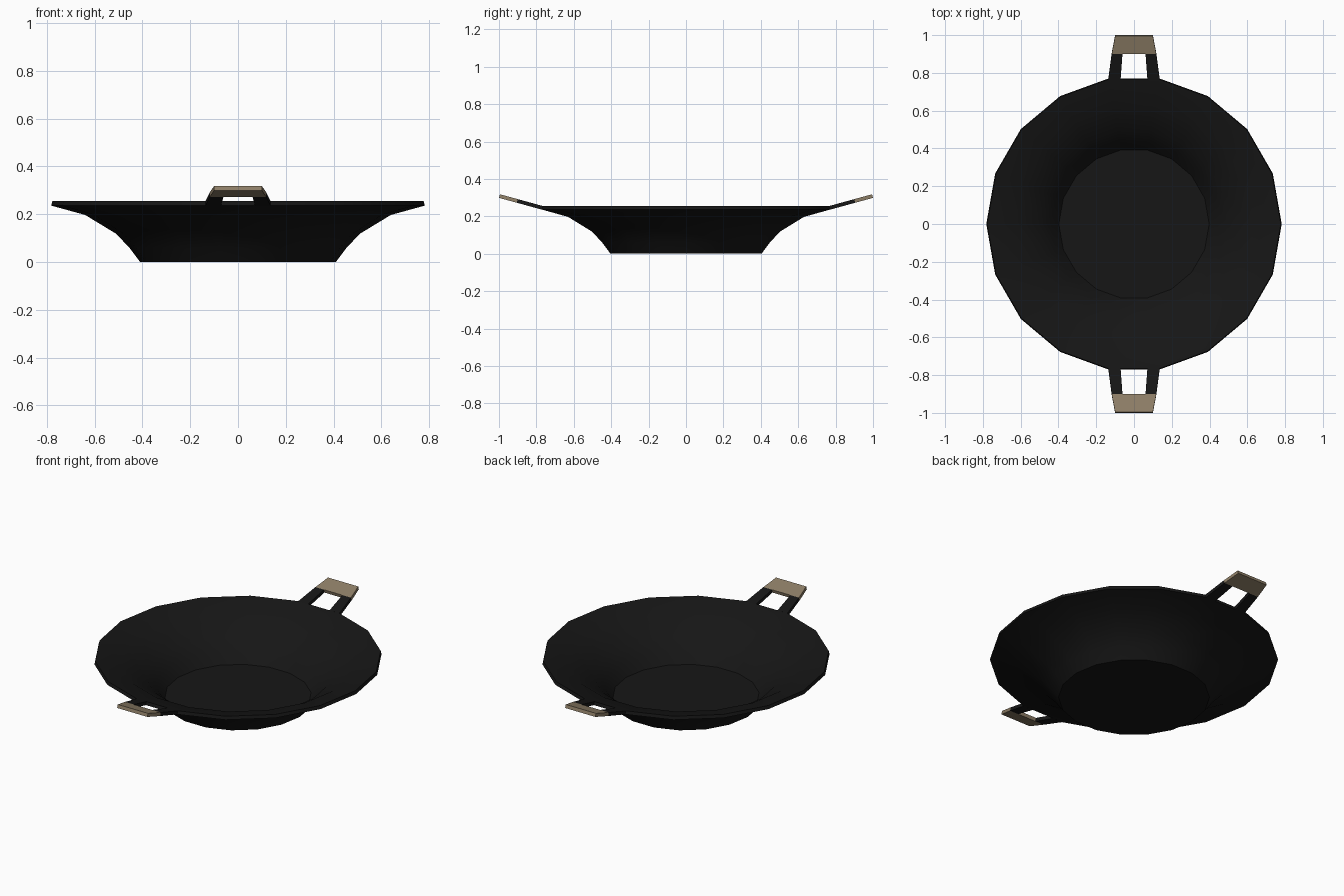
import bpy, bmesh, math

if "Cube" in bpy.data.objects:
    bpy.data.objects.remove(bpy.data.objects["Cube"])

SIDES = 18


def material(name, color):
    m = bpy.data.materials.new(name)
    m.diffuse_color = (*color, 1)
    m.use_nodes = True
    m.node_tree.nodes["Principled BSDF"].inputs["Base Color"].default_value = m.diffuse_color
    return m


black = material("black_iron", (0.008, 0.008, 0.008))
brown = material("brown_grip", (0.27, 0.21, 0.135))


def make_object(name, bm, mat):
    bmesh.ops.recalc_face_normals(bm, faces=bm.faces)
    me = bpy.data.meshes.new(name)
    bm.to_mesh(me)
    bm.free()
    me.materials.append(mat)
    ob = bpy.data.objects.new(name, me)
    bpy.context.collection.objects.link(ob)
    return ob


# Pan: outer wall, rim, then inner wall, turned into an 18-sided bowl
profile = [(0.41, 0), (0.455, 0.06), (0.51, 0.118), (0.64, 0.197), (0.782, 0.236),
           (0.777, 0.255), (0.632, 0.216), (0.498, 0.134), (0.44, 0.074), (0.398, 0.02)]
bm = bmesh.new()
rings = [[bm.verts.new((r * math.cos(2 * math.pi * i / SIDES),
                        r * math.sin(2 * math.pi * i / SIDES), z)) for i in range(SIDES)]
         for r, z in profile]
for a, b in zip(rings, rings[1:]):
    for i in range(SIDES):
        j = (i + 1) % SIDES
        bm.faces.new((a[i], a[j], b[j], b[i]))
bm.faces.new(rings[0])
bm.faces.new(rings[-1])
pan = make_object("pan", bm, black)
bpy.context.view_layer.objects.active = pan
pan.select_set(True)
bpy.ops.object.shade_smooth_by_angle(angle=math.radians(35))


# Handles: flat outlines extruded along the tilted handle plane
TILT = math.atan2(0.063, 0.23)
THICK = 0.02


def handle_part(name, outline, side, mat):
    bm = bmesh.new()
    layers = []
    for t in (0, -THICK):
        layers.append([bm.verts.new((x * side,
                                     side * (y - t * math.sin(TILT) - THICK * math.sin(TILT)),
                                     0.255 + (y - 0.77) * math.tan(TILT) + t * math.cos(TILT)))
                       for x, y in outline])
    top, low = layers
    bm.faces.new(top)
    bm.faces.new(low)
    for i in range(len(outline)):
        j = (i + 1) % len(outline)
        bm.faces.new((top[i], top[j], low[j], low[i]))
    make_object(name, bm, mat)


for side, label in ((1, "back"), (-1, "front")):
    for s, hand in ((1, "right"), (-1, "left")):
        leg = [(s * 0.136, 0.77), (s * 0.118, 0.905), (s * 0.061, 0.905), (s * 0.071, 0.77)]
        handle_part(f"{label}_handle_leg_{hand}", leg, side, black)
    grip = [(-0.118, 0.905), (0.118, 0.905), (0.1, 1.0), (-0.1, 1.0)]
    handle_part(f"{label}_handle_grip", grip, side, brown)
